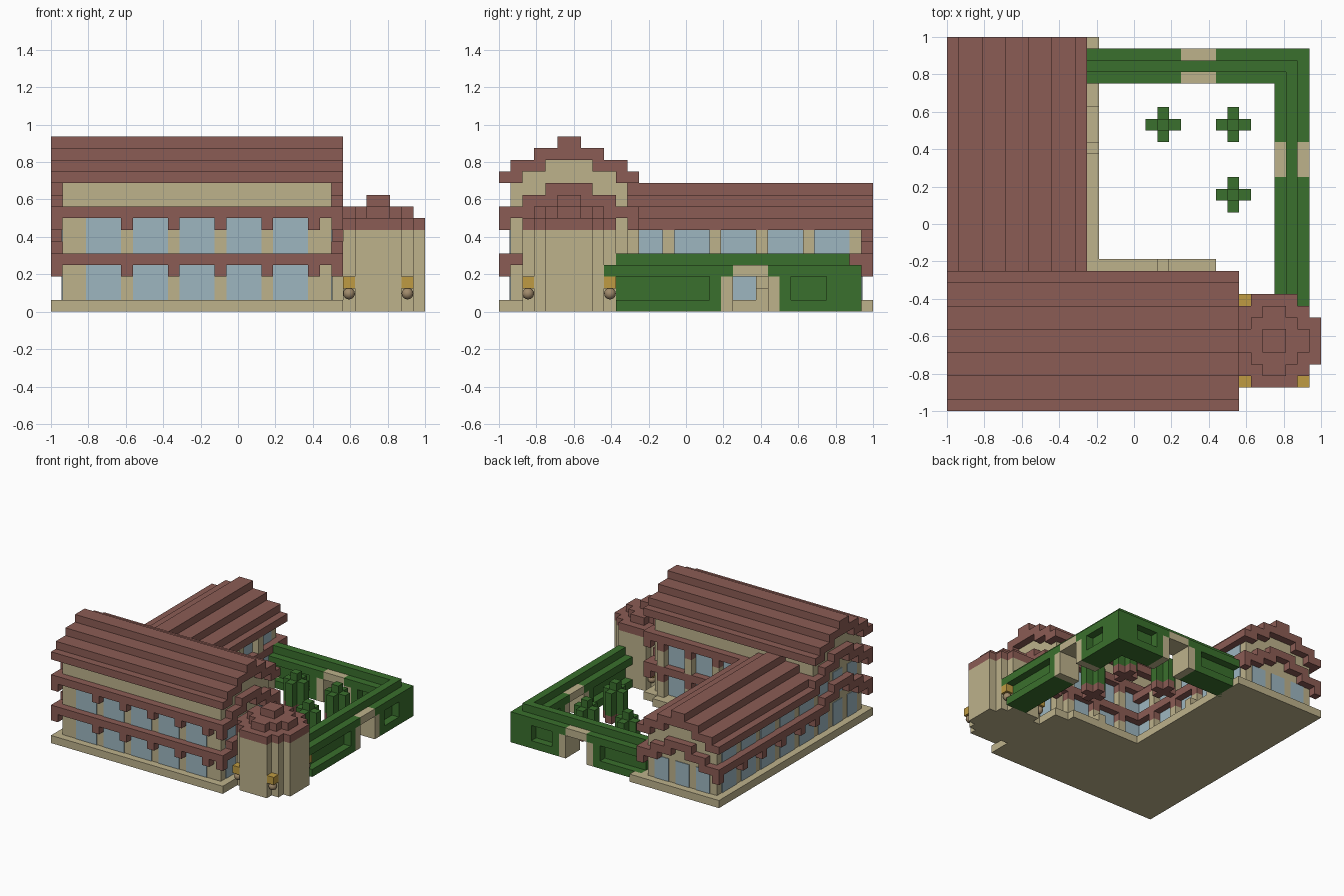
import bpy, bmesh
from mathutils import Vector

cube = bpy.data.objects.get("Cube")
if cube:
    bpy.data.objects.remove(cube)

U = 1 / 16        # one block
MID = -10         # ridge line shared by both wings
THIN = 0.08       # window plate, in blocks


def material(name, r, g, b):
    m = bpy.data.materials.new(name)
    m.use_nodes = True
    m.diffuse_color = (r, g, b, 1)
    node = next(n for n in m.node_tree.nodes if n.type == 'BSDF_PRINCIPLED')
    node.inputs["Base Color"].default_value = (r, g, b, 1)
    node.inputs["Roughness"].default_value = 0.9
    return m


BROWN = material("roof_brown", .26, .107, .089)
CREAM = material("cream_stone", .51, .445, .26)
GREEN = material("hedge_green", .042, .162, .026)
BLUE = material("window_blue", .34, .47, .53)
GOLD = material("lamp_gold", .52, .33, .055)
TAN = material("lamp_tan", .36, .26, .15)


def part(name, mat, boxes):
    """One object from block boxes (x range, y range, z range)."""
    bm = bmesh.new()
    for box in boxes:
        verts = bmesh.ops.create_cube(bm, size=1)["verts"]
        for v in verts:
            v.co = Vector([(r[0] if c < 0 else r[1]) * U for c, r in zip(v.co, box)])
    mesh = bpy.data.meshes.new(name)
    bm.to_mesh(mesh)
    bm.free()
    mesh.materials.append(mat)
    obj = bpy.data.objects.new(name, mesh)
    bpy.context.collection.objects.link(obj)
    return obj


def turn(boxes):
    """Swap x and y, for parts repeated on the other wing."""
    return [(b, a, z) for a, b, z in boxes]


def both(along, near, far, z):
    """Pair of strips either side of the ridge line."""
    return [(along, (MID + near, MID + far), z), (along, (MID - far, MID - near), z)]


def stepped(along, steps, top):
    """Stack of one-block layers; steps run from the top downwards."""
    out = []
    for i, (near, far) in enumerate(steps):
        out += both(along, near, far, (top - i - 1, top - i))
    return out


ROOF = [(0, 1), (0, 3), (2, 5), (4, 6)]
ARCH = [(0, 2), (1, 4), (3, 6), (5, 6)]


def gable_walls(along, eave):
    return [(along, (MID - h, MID + h), (0, eave + i))
            for i, h in enumerate((5, 4, 2))]


def eave_band(along, across, z, starts):
    """Horizontal trim with a hanging tab at every pillar."""
    return [(along, across, (z, z + 1))] + [
        ((s, s + 1), across, (z - 1, z)) for s in starts]


def panes(starts, plane, z, width=3):
    return [((s, s + width), (plane - THIN, plane + THIN), z) for s in starts]


def pillars(starts, across, z):
    return [((s, s + 1), across, z) for s in starts]


LOW, HIGH = (1, 4), (5, 8)

# Plinth
part("plinth", CREAM, [((-16, 9), (-16, -4), (0, 1)), ((-16, 7), (-4, -3), (0, 1)),
                       ((-16, -3), (-4, 16), (0, 1)),
                       ((-4, -3), (6, 7), (1, 2)), ((-4, -3), (10, 12), (1, 2)),
                       ((2, 3), (-4, -3), (1, 2))])

# Main hall
part("main_walls", CREAM, gable_walls((-15, 8), 11))
part("main_roof", BROWN, stepped((-16, 9), ROOF, 15))
front_posts = range(-10, 7, 4)
back_posts = (-2, 2, 6)
bands = []
for z in (4, 8):
    bands += eave_band((-16, 9), (-16, -15), z, front_posts)
    bands += eave_band((-5, 9), (-5, -4), z, back_posts)
    for end in ((-16, -15), (8, 9)):
        bands += stepped(end, ARCH, z + 3)
part("main_trim", BROWN, bands)
part("main_back_pillars", CREAM, pillars(back_posts, (-5, -4), (1, 3))
     + pillars(back_posts, (-5, -4), (5, 7)))
gable_starts = (-14, -11, -8)
main_panes = []
for z in (LOW, HIGH):
    main_panes += panes(range(-13, 4, 4), -15, z) + panes((-5, -1, 3), -5, z)
    main_panes += turn(panes(gable_starts, -15, z, 2) + panes(gable_starts, 8, z, 2))
part("main_windows", BLUE, main_panes)

# Side wing
part("wing_walls", CREAM, turn(gable_walls((-5, 15), 7)))
part("wing_roof", BROWN, turn(stepped((-5, 16), ROOF, 11)))
wing_posts = range(-2, 11, 4)
part("wing_trim", BROWN, turn(
    eave_band((-4, 16), (-16, -15), 4, wing_posts)
    + eave_band((-4, 15), (-5, -4), 4, wing_posts)
    + stepped((15, 16), ARCH, 7)))
part("wing_pillars", CREAM, turn(pillars(wing_posts, (-5, -4), (1, 3))
                                 + pillars(wing_posts, (-5, -4), (5, 7))))
wing_panes = panes(gable_starts, 15, LOW, 2)
for plane in (-15, -5):
    for z in (LOW, (5, 7)):
        wing_panes += turn(panes(range(-5, 12, 4), plane, z))
part("wing_windows", BLUE, wing_panes)


# Corner tower
TX = 12


def rounded(rows, z):
    return [((TX - a, TX + a), (MID - b, MID + b), z) for a, b in rows]


part("tower_walls", CREAM, rounded([(4, 2), (3, 3), (2, 4)], (0, 7)))
part("tower_roof", BROWN, rounded([(4, 2), (3, 3), (2, 4)], (7, 8))
     + rounded([(3, 1), (2, 2), (1, 3)], (8, 9)) + rounded([(1, 1)], (9, 10)))

# Tower lamps
corners = [(x, y) for x in (9, 14) for y in (-14, -7)]
part("tower_lamps", GOLD, [((x, x + 1), (y, y + 1), (2, 3)) for x, y in corners])
for x, y in corners:
    bpy.ops.mesh.primitive_uv_sphere_add(
        segments=16, ring_count=8, radius=U / 2,
        location=((x + .5) * U, (y + .5) * U, 1.55 * U))
    bowl = bpy.context.object
    bowl.name = "lamp_bowl"
    bowl.data.materials.append(TAN)
    bpy.ops.object.shade_smooth_by_angle()

# Garden hedges with stone arches
WIDE, CORE = (12, 15), (13, 14)


def hedge(start):
    out = [((start, 14), CORE, (4, 5))]
    for a, b in ((start, 3), (8, 15)):
        out += [((a, b), WIDE, (0, 1)), ((a, min(b, 14)), CORE, (1, 3))]
    for a, b in ((start, 4), (7, 15)):
        out.append(((a, b), WIDE, (3, 4)))
    return out + [((s, s + 1), WIDE, (1, 3)) for s in (2, 8, 14)]


ARCHWAY = [((3, 4), WIDE, (0, 3)), ((7, 8), WIDE, (0, 3)), ((4, 7), WIDE, (3, 4))]
part("back_hedge", GREEN, hedge(-4))
part("side_hedge", GREEN, turn(hedge(-6)) + [((14, 15), (-7, -6), (3, 4))])
part("back_arch", CREAM, ARCHWAY)
part("side_arch", CREAM, turn(ARCHWAY))

# Courtyard shrubs
for x, y in ((1, 7), (7, 7), (7, 1)):
    long_x, long_y = (x, x + 3), (y, y + 3)
    mid_x, mid_y = (x + 1, x + 2), (y + 1, y + 2)
    part("shrub", GREEN, [(long_x, mid_y, (1, 4)), (mid_x, long_y, (1, 4)),
                          (mid_x, mid_y, (1, 5))])
    part("shrub_pot", BROWN, [(long_x, mid_y, (0, 1)), (mid_x, long_y, (0, 1))])
